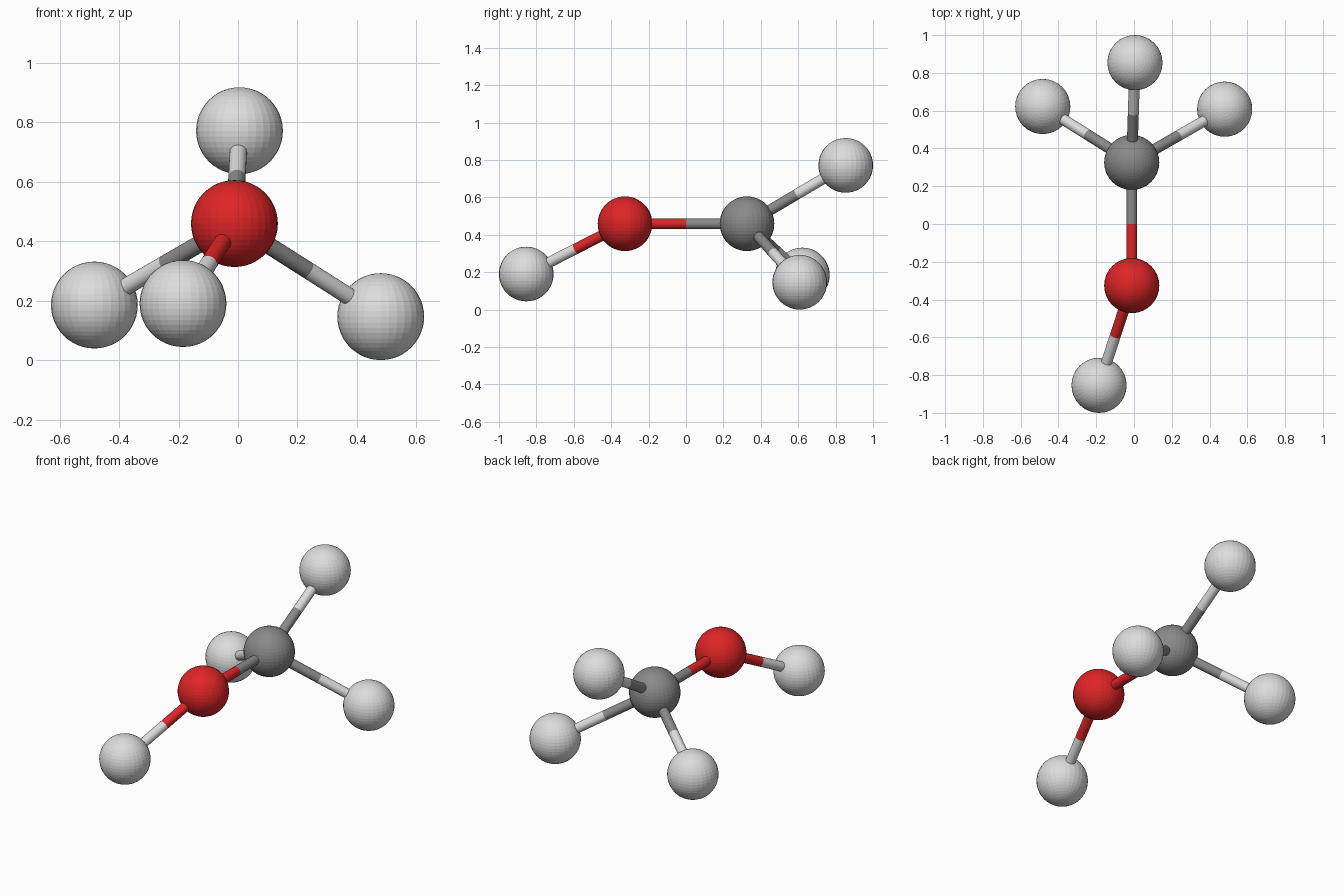
import bpy
from mathutils import Vector

if "Cube" in bpy.data.objects:
    bpy.data.objects.remove(bpy.data.objects["Cube"])

BALL_RADIUS = 0.146
STICK_RADIUS = 0.029


def material(name, rgb):
    mat = bpy.data.materials.new(name)
    mat.use_nodes = True
    mat.diffuse_color = (*rgb, 1)
    mat.node_tree.nodes["Principled BSDF"].inputs["Base Color"].default_value = (*rgb, 1)
    return mat


light_grey = material("light_grey", (0.72, 0.72, 0.72))
dark_grey = material("dark_grey", (0.25, 0.25, 0.25))
red = material("red", (0.73, 0.018, 0.02))

# Ball name: centre and colour
balls = {
    "red_ball": (Vector((-0.012, -0.326, 0.459)), red),
    "grey_ball": (Vector((-0.012, 0.326, 0.459)), dark_grey),
    "front_ball": (Vector((-0.185, -0.854, 0.19)), light_grey),
    "top_ball": (Vector((0.005, 0.854, 0.771)), light_grey),
    "right_ball": (Vector((-0.483, 0.622, 0.185)), light_grey),
    "left_ball": (Vector((0.48, 0.608, 0.146)), light_grey),
}

# Pairs of balls joined by a stick
links = [
    ("grey_ball", "red_ball"),
    ("red_ball", "front_ball"),
    ("grey_ball", "top_ball"),
    ("grey_ball", "right_ball"),
    ("grey_ball", "left_ball"),
]


def finish(name, mat):
    obj = bpy.context.object
    obj.name = name
    obj.data.materials.append(mat)
    return obj


def half_stick(name, start, end, mat):
    axis = end - start
    bpy.ops.mesh.primitive_cylinder_add(
        vertices=24, radius=STICK_RADIUS, depth=axis.length,
        location=(start + end) / 2,
        rotation=axis.to_track_quat("Z", "Y").to_euler())
    finish(name, mat)
    bpy.ops.object.shade_smooth_by_angle()


# Faceted balls
for name, (centre, mat) in balls.items():
    bpy.ops.mesh.primitive_uv_sphere_add(
        segments=32, ring_count=24, radius=BALL_RADIUS, location=centre)
    finish(name, mat)

# Sticks, each half in the colour of its nearest ball
for first, second in links:
    (a, mat_a), (b, mat_b) = balls[first], balls[second]
    middle = (a + b) / 2
    half_stick(f"stick_{first}_to_{second}", a, middle, mat_a)
    half_stick(f"stick_{second}_to_{first}", b, middle, mat_b)
